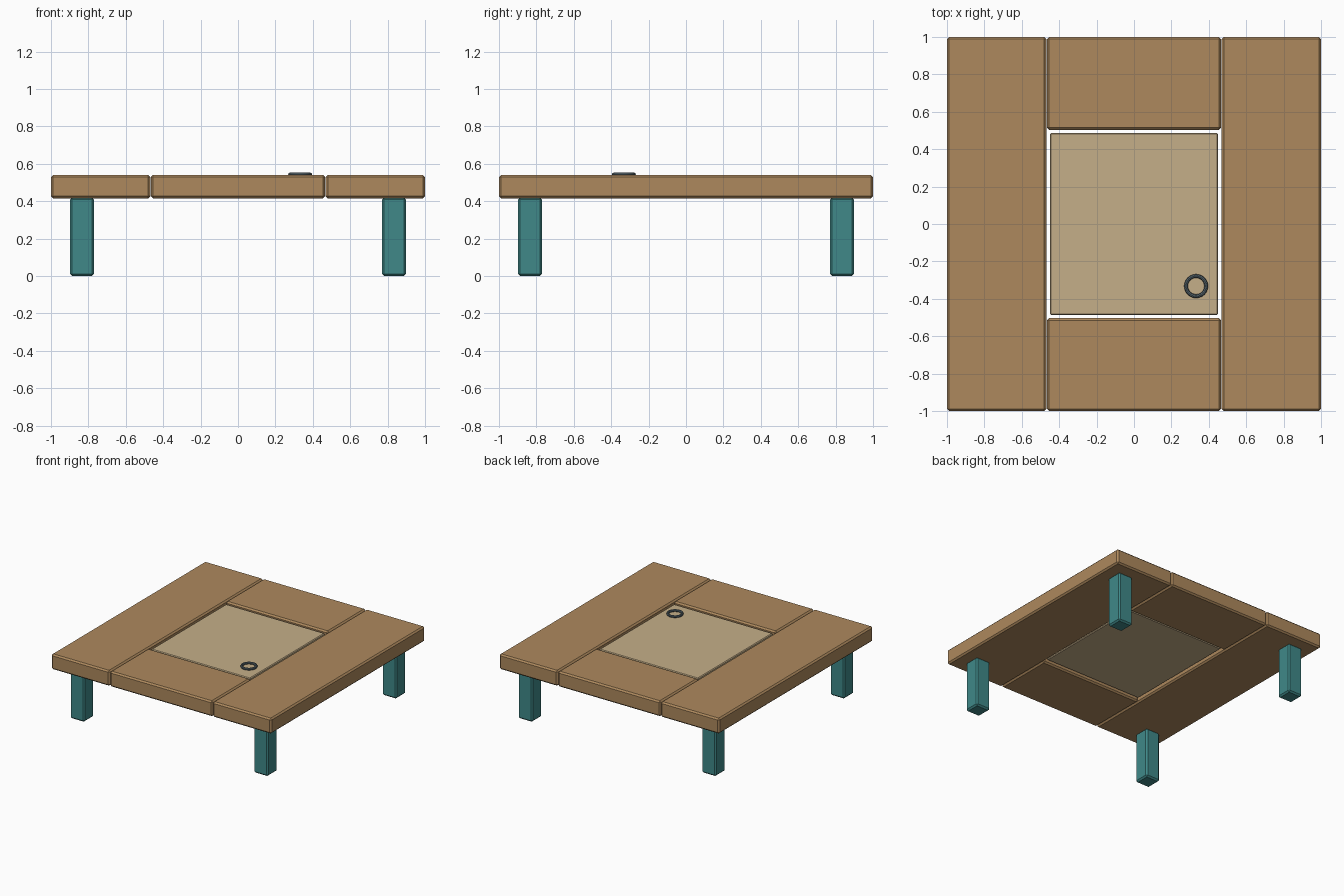
import bpy

if "Cube" in bpy.data.objects:
    bpy.data.objects.remove(bpy.data.objects["Cube"])


def material(name, rgb):
    m = bpy.data.materials.new(name)
    m.diffuse_color = (*rgb, 1)
    m.use_nodes = True
    m.node_tree.nodes["Principled BSDF"].inputs["Base Color"].default_value = m.diffuse_color
    return m


wood = material("wood", (0.42, 0.25, 0.11))
pale = material("pale_wood", (0.56, 0.43, 0.25))
teal = material("teal_paint", (0.05, 0.25, 0.25))
iron = material("iron", (0.10, 0.14, 0.16))


def box(name, lo, hi, mat, bevel=0.012):
    """Bevelled box between two corners."""
    mid = [(a + b) / 2 for a, b in zip(lo, hi)]
    bpy.ops.mesh.primitive_cube_add(size=1, location=mid)
    o = bpy.context.object
    o.name = name
    o.scale = [b - a for a, b in zip(lo, hi)]
    bpy.ops.object.transform_apply(location=False, rotation=False, scale=True)
    mod = o.modifiers.new("bevel", 'BEVEL')
    mod.width = bevel
    mod.segments = 1
    o.data.materials.append(mat)
    return o


Z0, Z1 = 0.415, 0.541

# Platform boards around the opening
box("left_board", (-1, -1, Z0), (-0.468, 1, Z1), wood)
box("right_board", (0.468, -1, Z0), (1, 1, Z1), wood)
box("front_board", (-0.466, -1, Z0), (0.466, -0.503, Z1), wood)
box("back_board", (-0.466, 0.503, Z0), (0.466, 1, Z1), wood)

# Hatch panel set into the opening
box("hatch", (-0.449, -0.486, 0.432), (0.449, 0.486, 0.531), pale, 0.006)

# Pull ring on the hatch
bpy.ops.mesh.primitive_torus_add(location=(0.332, -0.332, 0.543), major_radius=0.054,
                                 minor_radius=0.010, major_segments=24, minor_segments=8)
ring = bpy.context.object
ring.name = "pull_ring"
ring.data.materials.append(iron)
bpy.ops.object.shade_smooth_by_angle()

# Four corner legs
for side, x in (("left", -0.834), ("right", 0.834)):
    for end, y in (("front", -0.834), ("back", 0.834)):
        box(f"{end}_{side}_leg", (x - 0.065, y - 0.065, 0), (x + 0.065, y + 0.065, Z0 + 0.005), teal)
